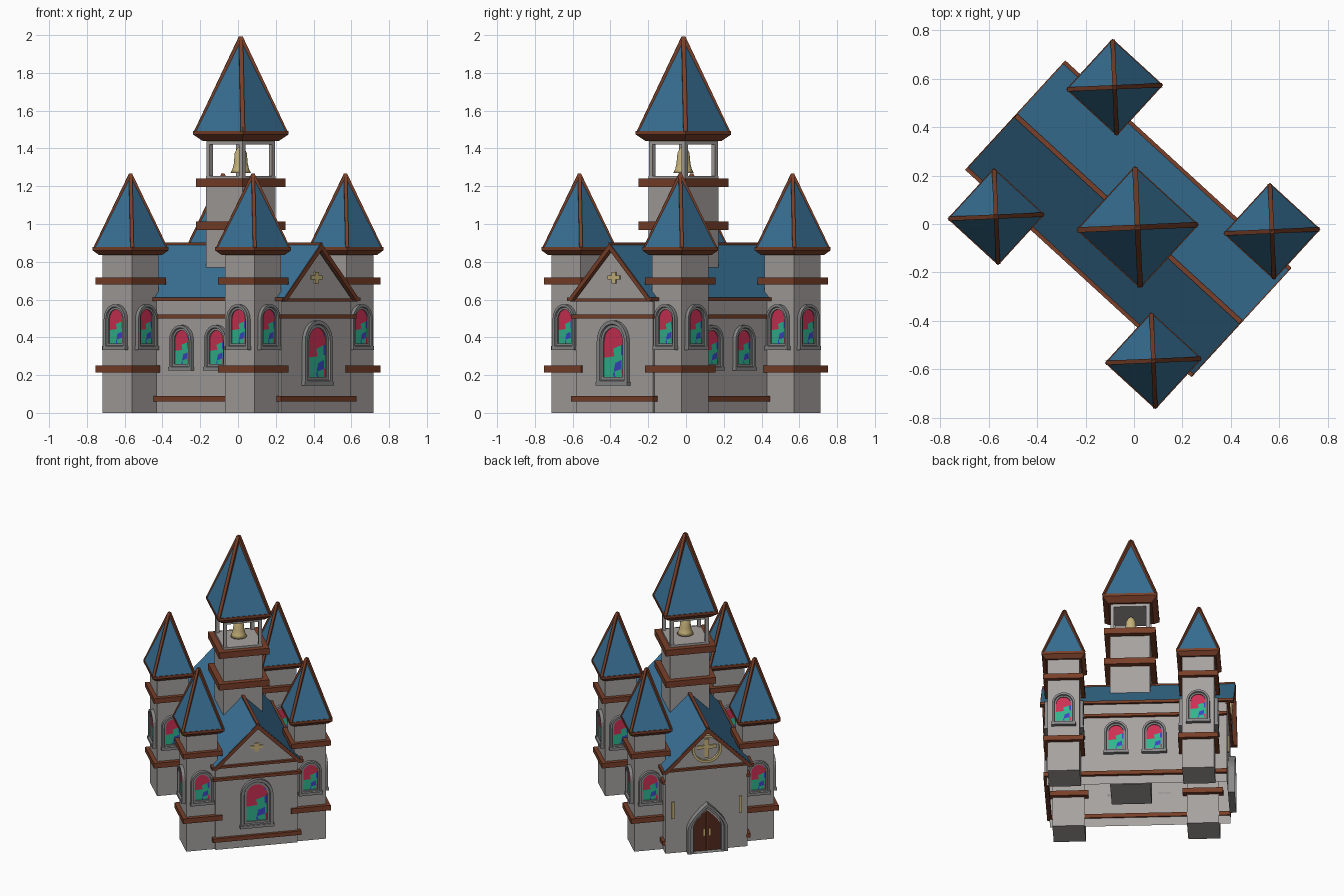
import bpy, bmesh, math, random
from mathutils import Matrix, Vector

if "Cube" in bpy.data.objects:
    bpy.data.objects.remove(bpy.data.objects["Cube"])

# Built with the long axis on local x, then turned to its final heading
TURN = Matrix.Rotation(math.radians(-42.5), 4, 'Z')


def material(name, r, g, b):
    m = bpy.data.materials.new(name)
    m.diffuse_color = (r, g, b, 1)
    m.use_nodes = True
    m.node_tree.nodes["Principled BSDF"].inputs["Base Color"].default_value = m.diffuse_color
    return m


STONE = material("stone", .38, .36, .35)
FRAME = material("frame_stone", .25, .25, .255)
WOOD = material("brown_trim", .19, .05, .022)
ROOF = material("blue_roof", .04, .165, .30)
GOLD = material("gold", .58, .46, .20)
DOOR = material("door_wood", .085, .025, .013)
RED = material("red_glass", .60, .03, .085)
GREEN = material("green_glass", .03, .46, .27)
BLUE = material("blue_glass", .045, .06, .55)


def finish(name, bm, *mats, place=Matrix()):
    bmesh.ops.transform(bm, matrix=TURN @ place, verts=bm.verts)
    me = bpy.data.meshes.new(name)
    bm.to_mesh(me)
    bm.free()
    for m in mats:
        me.materials.append(m)
    ob = bpy.data.objects.new(name, me)
    bpy.context.collection.objects.link(ob)
    return ob


def box(name, x, y, z, mat, place=Matrix()):
    bm = bmesh.new()
    bmesh.ops.create_cube(bm, size=1)
    for v in bm.verts:
        v.co = [a[0] + (c + .5) * (a[1] - a[0]) for a, c in zip((x, y, z), v.co)]
    return finish(name, bm, mat, place=place)


def square(name, cx, cy, h, z0, z1, mat, h2=None):
    # square block, tapering to half-width h2 at the top
    h2 = h if h2 is None else h2
    bm = bmesh.new()
    bmesh.ops.create_cube(bm, size=2)
    for v in bm.verts:
        r, z = (h2, z1) if v.co.z > 0 else (h, z0)
        v.co = (cx + v.co.x * r, cy + v.co.y * r, z)
    bmesh.ops.remove_doubles(bm, verts=bm.verts, dist=1e-5)
    return finish(name, bm, mat)


def beam(name, a, b, t, mat):
    a, b = Vector(a), Vector(b)
    rot = (b - a).to_track_quat('Z', 'Y').to_matrix().to_4x4()
    return box(name, (-t, t), (-t, t), (0, (b - a).length), mat, Matrix.Translation(a) @ rot)


def prism(name, pts, x0, x1, mat, open_base=False):
    # profile in y,z extruded along x; first edge can be left open
    bm = bmesh.new()
    a, b = [[bm.verts.new((x, y, z)) for y, z in pts] for x in (x0, x1)]
    bm.faces.new(a)
    bm.faces.new(b[::-1])
    for i in range(1 if open_base else 0, len(pts)):
        j = (i + 1) % len(pts)
        bm.faces.new((a[i], b[i], b[j], a[j]))
    bmesh.ops.recalc_face_normals(bm, faces=bm.faces)
    return finish(name, bm, mat)


def arch(w, z0, z1, pointed, n=12):
    # arch outline in x,z
    pts = [(-w, z0), (w, z0)]
    rise = w * (1.35 if pointed else 1.05)
    for i in range(n + 1):
        t = math.pi * i / n
        c = math.cos(t)
        s = (1 - abs(c)) ** .62 if pointed else math.sin(t)
        pts.append((w * c, z1 - rise + rise * s))
    return pts


def arch_frame(name, w, z0, z1, depth, band, place, pointed=False):
    # moulded surround swept from a small stepped section
    bm = bmesh.new()
    section = [(0, 0), (0, depth), (band * .5, depth), (band * .6, depth * .6),
               (band, depth * .6), (band, 0)]
    rings = [[bm.verts.new((x, -d, z)) for x, z in
              arch(w - t, z0 + (0 if pointed else t), z1 - t, pointed)] for t, d in section]
    for p, q in zip(rings, rings[1:]):
        for i in range(len(p)):
            j = (i + 1) % len(p)
            bm.faces.new((p[i], p[j], q[j], q[i]))
    bmesh.ops.recalc_face_normals(bm, faces=bm.faces)
    return finish(name, bm, FRAME, place=place)


def window(name, w, z0, z1, place):
    band = w * .36
    arch_frame(name + "_frame", w, z0, z1, .022, band, place)
    box(name + "_sill", (-w * 1.05, w * 1.05), (-.026, 0), (z0 - .006, z0 + .014), FRAME, place)
    # stained glass cut into random panes
    rnd = random.Random(4)
    bm = bmesh.new()
    r = w - band
    bm.faces.new([bm.verts.new((x, -.006, z)) for x, z in arch(r, z0 + band, z1 - band, False)])
    h = z1 - z0 - 2 * band
    for i in range(11):
        tilt = rnd.uniform(-.5, .5)
        no = (tilt, 0, 1) if i < 6 else (1, 0, tilt)
        at = (0, 0, z0 + band + h * (i + .7) / 6.4) if i < 6 else (r * (i - 8) / 2.6, 0, (z0 + z1) / 2)
        bmesh.ops.bisect_plane(bm, geom=bm.verts[:] + bm.edges[:] + bm.faces[:],
                               plane_co=at, plane_no=no)
    for f in bm.faces:
        c = f.calc_center_median()
        k = (c.z - z0 - band) / h - .25 * c.x / r
        f.material_index = 0 if k > .52 else 1
        if rnd.random() < .24:
            f.material_index = rnd.choice((0, 1, 2, 2, 3))
    finish(name + "_glass", bm, RED, GREEN, BLUE, GOLD, place=place)


def facing(x, y, deg):
    return Matrix.Translation((x, y, 0)) @ Matrix.Rotation(math.radians(deg), 4, 'Z')


def spire(name, cx, cy, h, z_low, h_low, z_eave, z_top, t):
    square(name + "_cornice", cx, cy, h_low, z_low, z_eave - .012, WOOD, h)
    square(name + "_eave", cx, cy, h, z_eave - .012, z_eave + .006, WOOD)
    square(name + "_roof", cx, cy, h - .004, z_eave + .006, z_top - .008, ROOF, 0)
    for sx in (-1, 1):
        for sy in (-1, 1):
            e = h - t
            beam(name + "_hip", (cx + sx * e, cy + sy * e, z_eave), (cx, cy, z_top - .012), t, WOOD)


# Nave: hollow gabled body with overhanging roof
U0, U1, W = -.62, .56, .275
prism("nave_walls", [(-W, 0), (W, 0), (W, .61), (0, .88), (-W, .61)], U0, U1, STONE, True)
for s in (-1, 1):
    prism("nave_roof", [(0, .90), (s * .30, .60), (s * .285, .595), (0, .875)], -.66, .597, ROOF)
    box("eave_trim", (-.665, .60), (s * .29, s * .306), (.592, .612), WOOD)
    for x0, x1 in ((-.665, -.635), (.575, .602)):
        prism("verge_board", [(0, .897), (s * .303, .594), (s * .275, .590), (0, .862)], x0, x1, WOOD)
    # side wall bands and windows
    for z in (.075, .51):
        hz = .014 if z < .1 else .010
        box("side_band", (U0, U1 + .02), (s * (W - .01), s * (W + .02)), (z - hz, z + hz), WOOD)
    for u in (-.145, .105):
        window("nave_window", .078, .23, .465, facing(u, s * W, 0 if s < 0 else 180))
beam("ridge_cap", (-.66, 0, .892), (.597, 0, .892), .010, WOOD)

# Gable ends
for z, hz in ((.075, .014), (.51, .010)):
    box("gable_band", (U1 - .01, U1 + .02), (-W - .02, W + .02), (z - hz, z + hz), WOOD)
for x0, x1 in ((U1 - .01, U1 + .018), (U0 - .018, U0 + .01)):
    box("gable_base_trim", (x0, x1), (-.28, .28), (.590, .606), WOOD)
window("gable_window", .108, .15, .49, facing(U1, 0, 90))
front = facing(U1, 0, 90)
box("gable_ornament_bar", (-.042, .042), (-.008, 0), (.707, .728), GOLD, front)
box("gable_ornament_post", (-.014, .014), (-.008, 0), (.685, .745), GOLD, front)

# Entrance end: pointed door, hooded surround, lamps, ring with cross
back = facing(U0, 0, -90)
bm = bmesh.new()
bm.faces.new([bm.verts.new((x, -.006, z)) for x, z in arch(.10, 0, .29, True)])
finish("door_leaves", bm, DOOR, place=back)
box("door_split", (-.004, .004), (-.010, 0), (0, .27), WOOD, back)
arch_frame("door_frame", .135, 0, .35, .045, .042, back, True)
for s in (-1, 1):
    box("door_handle", (s * .015, s * .023), (-.014, 0), (.11, .16), GOLD, back)
    box("wall_lamp", (s * .225 - .009, s * .225 + .009), (-.012, 0), (.25, .37), GOLD, back)
bm = bmesh.new()
circles = [[bm.verts.new((r * math.cos(i * math.pi / 16), -d, .735 + r * math.sin(i * math.pi / 16)))
            for i in range(32)] for r, d in ((.10, 0), (.10, .02), (.083, .02), (.083, 0))]
for p, q in zip(circles, circles[1:]):
    for i in range(32):
        j = (i + 1) % 32
        bm.faces.new((p[i], p[j], q[j], q[i]))
bmesh.ops.recalc_face_normals(bm, faces=bm.faces)
finish("gable_ring", bm, GOLD, place=back)
box("ring_cross_bar", (-.065, .065), (-.009, 0), (.733, .757), GOLD, back)
box("ring_cross_post", (-.014, .014), (-.009, 0), (.67, .80), GOLD, back)

# Four corner towers
for sx in (-1, 1):
    for sy in (-1, 1):
        cx, cy, h = sx * .44, sy * .362, .105
        square("tower_shaft", cx, cy, h, 0, .85, STONE)
        for z in (.232, .698):
            square("tower_band", cx, cy, .132, z - .018, z + .018, WOOD)
        spire("tower", cx, cy, .142, .835, .117, .872, 1.275, .009)
        window("tower_window", .076, .34, .575, facing(cx + h, cy, 90))
        window("tower_window", .076, .34, .575, facing(cx - h, cy, -90))
        window("tower_window", .076, .34, .575, facing(cx, cy + sy * h, 0 if sy < 0 else 180))

# Central bell tower with open belfry
CX = .02
square("bell_tower_shaft", CX, 0, .131, .08, 1.255, STONE)
for z in (.99, 1.218):
    square("bell_tower_band", CX, 0, .168, z - .022, z + .022, WOOD)
for sx in (-1, 1):
    for sy in (-1, 1):
        square("belfry_post", CX + sx * .117, sy * .117, .012, 1.25, 1.44, STONE)
square("belfry_ceiling", CX, 0, .129, 1.42, 1.445, STONE)
spire("bell_tower", CX, 0, .179, 1.44, .143, 1.486, 2.0, .011)

# Bell
bm = bmesh.new()
prof = [(.004, 1.415), (.02, 1.40), (.032, 1.375), (.037, 1.32), (.044, 1.29), (.054, 1.27), (.042, 1.272)]
rows = [[bm.verts.new((CX + r * math.cos(i * math.pi / 12), r * math.sin(i * math.pi / 12), z))
         for i in range(24)] for r, z in prof]
for p, q in zip(rows, rows[1:]):
    for i in range(24):
        j = (i + 1) % 24
        bm.faces.new((p[i], q[i], q[j], p[j])).smooth = True
bm.faces.new(rows[-1])
finish("bell", bm, GOLD)
